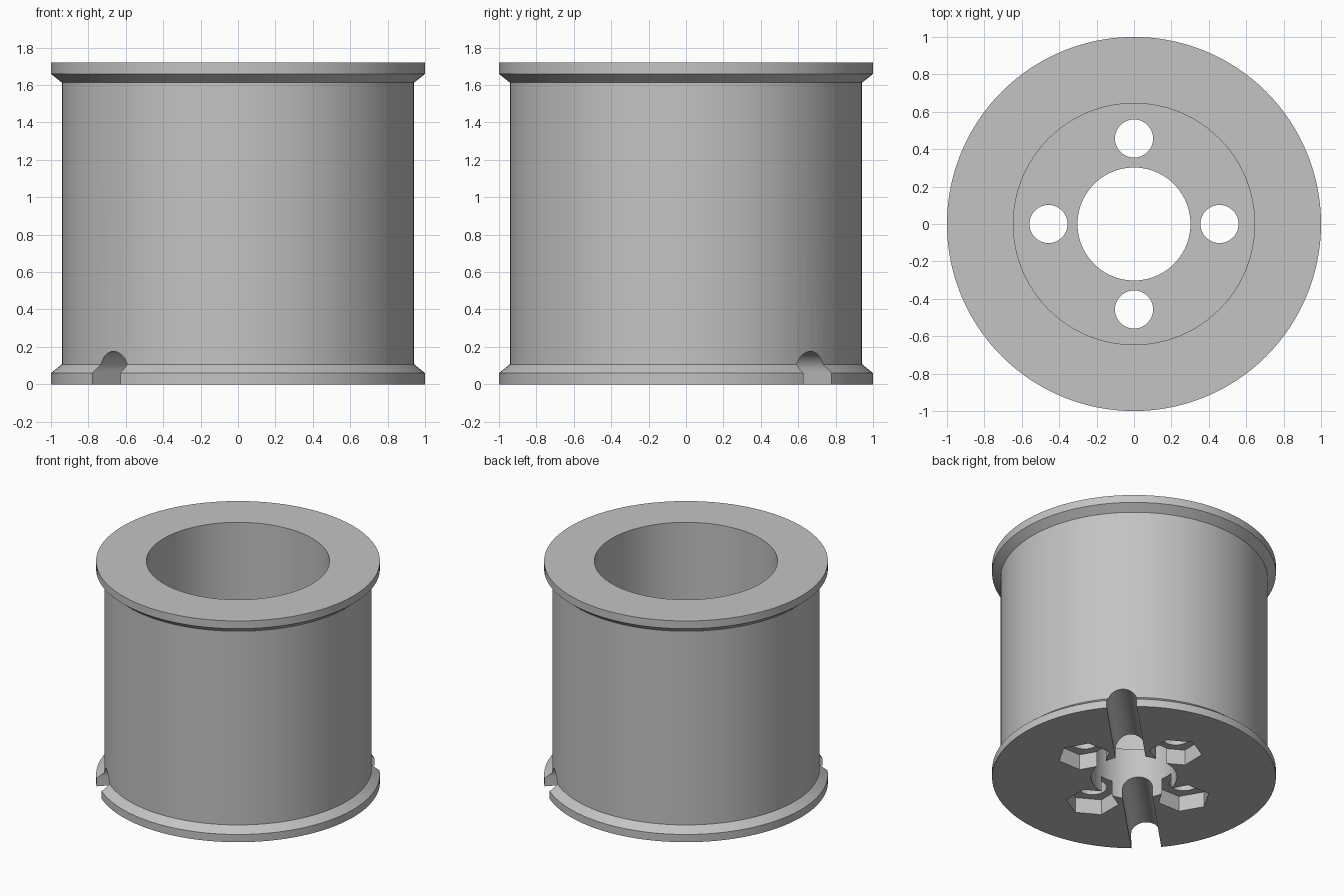
import bpy, bmesh
from math import cos, sin, pi, radians
from mathutils import Matrix, Vector

if "Cube" in bpy.data.objects:
    bpy.data.objects.remove(bpy.data.objects["Cube"])

HEIGHT, FLOOR, BARREL = 1.72, 0.40, 0.942
SEGMENTS = 128

grey = bpy.data.materials.new("plain_grey")
grey.use_nodes = True
color = (0.55, 0.55, 0.55, 1)
grey.diffuse_color = color
grey.node_tree.nodes["Principled BSDF"].inputs["Base Color"].default_value = color


def make_object(name, bm):
    bmesh.ops.recalc_face_normals(bm, faces=bm.faces)
    mesh = bpy.data.meshes.new(name)
    bm.to_mesh(mesh)
    bm.free()
    mesh.materials.append(grey)
    obj = bpy.data.objects.new(name, mesh)
    bpy.context.collection.objects.link(obj)
    return obj


def ring_body(name, profile):
    """Revolve a closed (radius, height) profile around z."""
    bm = bmesh.new()
    rings = []
    for i in range(SEGMENTS):
        a = 2 * pi * i / SEGMENTS
        rings.append([bm.verts.new((r * cos(a), r * sin(a), z)) for r, z in profile])
    n = len(profile)
    for i, ring in enumerate(rings):
        nxt = rings[(i + 1) % SEGMENTS]
        for j in range(n):
            k = (j + 1) % n
            bm.faces.new((ring[j], nxt[j], nxt[k], ring[k]))
    return make_object(name, bm)


def prism(name, sides, radius, bottom, top, place, turn=0):
    """Upright prism used as a cutter."""
    bm = bmesh.new()
    bmesh.ops.create_cone(bm, cap_ends=True, segments=sides, radius1=radius,
                          radius2=radius, depth=top - bottom,
                          matrix=Matrix.Translation((*place, (top + bottom) / 2))
                          @ Matrix.Rotation(turn, 4, "Z"))
    return make_object(name, bm)


def groove(name, half_width, spring):
    """Round-topped bar lying along the diagonal."""
    bm = bmesh.new()
    outline = [(half_width, -0.1)]
    outline += [(half_width * cos(pi * i / 24), spring + half_width * sin(pi * i / 24))
                for i in range(25)]
    outline.append((-half_width, -0.1))
    face = bm.faces.new([bm.verts.new((-1.2, y, z)) for y, z in outline])
    moved = bmesh.ops.extrude_face_region(bm, geom=[face])["geom"]
    bmesh.ops.translate(bm, vec=(2.4, 0, 0),
                        verts=[v for v in moved if isinstance(v, bmesh.types.BMVert)])
    bm.transform(Matrix.Rotation(radians(45), 4, "Z"))
    return make_object(name, bm)


# Flanged drum with a wide bore above a thick floor and a narrow centre hole
drum = ring_body("spool_drum", [
    (0.302, 0), (1, 0), (1, 0.06), (BARREL, 0.107),
    (BARREL, HEIGHT - 0.107), (1, HEIGHT - 0.06), (1, HEIGHT),
    (0.645, HEIGHT), (0.645, FLOOR), (0.302, FLOOR)])

# Cutters: cord groove, bolt holes and hexagonal nut pockets
cutters = [groove("cord_groove_cutter", 0.106, 0.07)]
for i in range(4):
    a = i * pi / 2
    place = Vector((cos(a), sin(a))) * 0.457
    cutters.append(prism("bolt_hole_cutter", 48, 0.102, -0.1, FLOOR + 0.1, place))
    # flats face the centre hole; cone corners start on an axis
    cutters.append(prism("nut_pocket_cutter", 6, 0.187, -0.1, 0.12, place,
                         turn=a + radians(30)))

for cutter in cutters:
    cutter.hide_render = True
    mod = drum.modifiers.new(cutter.name, "BOOLEAN")
    mod.operation = "DIFFERENCE"
    mod.solver = "EXACT"
    mod.object = cutter

# Bake the cuts and drop the helpers
bpy.ops.object.select_all(action="DESELECT")
drum.select_set(True)
bpy.context.view_layer.objects.active = drum
for mod in list(drum.modifiers):
    bpy.ops.object.modifier_apply(modifier=mod.name)
for cutter in cutters:
    bpy.data.objects.remove(cutter)
bpy.ops.object.shade_smooth_by_angle(angle=radians(30))
